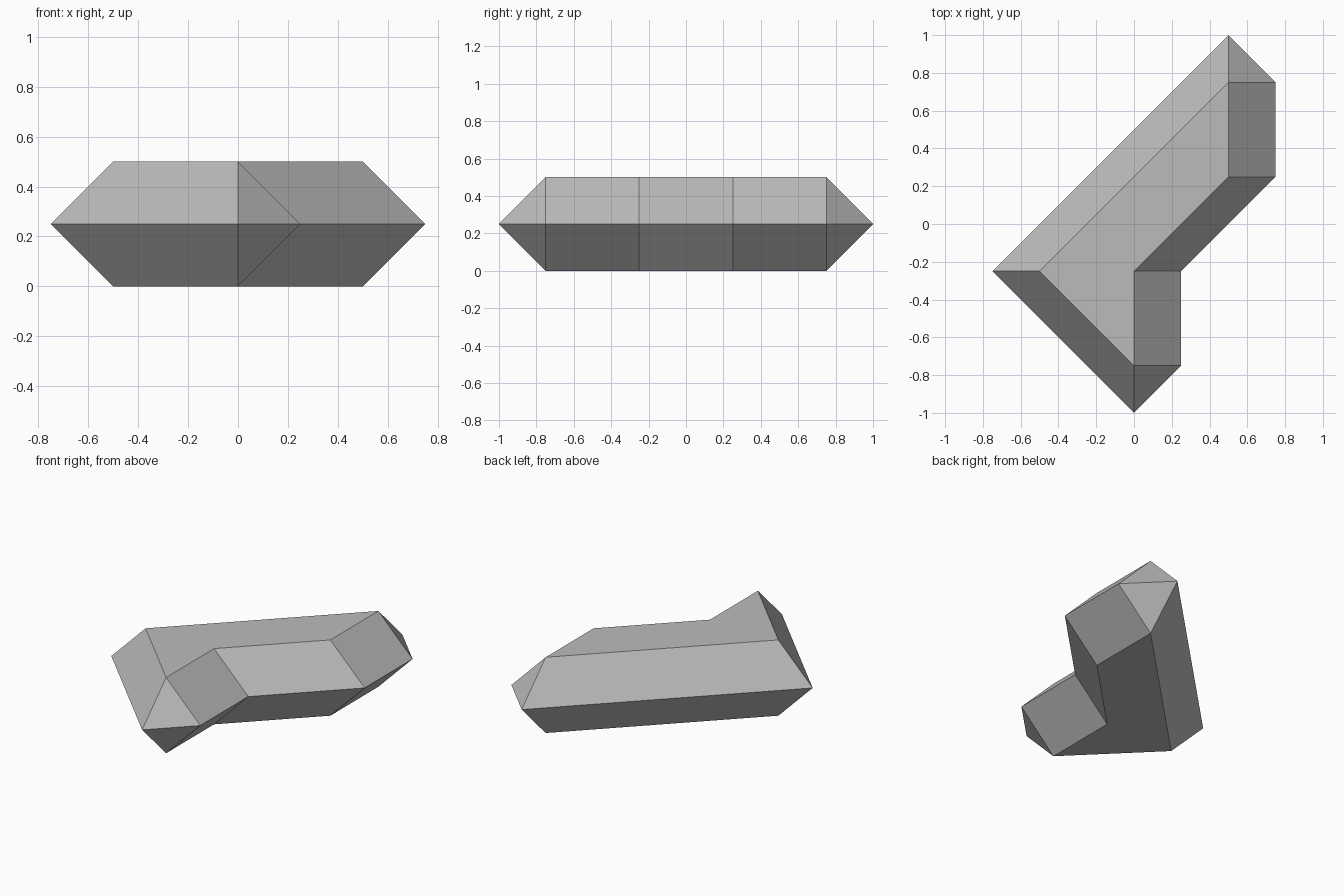
import bpy
import bmesh

cube = bpy.data.objects.get("Cube")
if cube:
    bpy.data.objects.remove(cube, do_unlink=True)

HALF = 0.25  # half the height of the block

grey = bpy.data.materials.new("plain grey")
grey.use_nodes = True
colour = (0.5, 0.5, 0.5, 1.0)
grey.diffuse_color = colour
grey.node_tree.nodes["Principled BSDF"].inputs["Base Color"].default_value = colour

# Clockwise waist outline, the flat cap outline, and the cap corner each waist point leans to
waist = [(0.5, 1), (0.75, 0.75), (0.75, 0.25), (0.25, -0.25),
         (0.25, -0.75), (0, -1), (-0.75, -0.25)]
cap = [(0.5, 0.75), (0.5, 0.25), (0, -0.25), (0, -0.75), (-0.5, -0.25)]
leans_to = [0, 0, 1, 2, 3, 3, 4]

# Upper half: sloped sides closed by a flat cap
bm = bmesh.new()
low = [bm.verts.new((x, y, 0)) for x, y in waist]
high = [bm.verts.new((x, y, HALF)) for x, y in cap]
for i in range(len(low)):
    j = (i + 1) % len(low)
    a, b = high[leans_to[i]], high[leans_to[j]]
    bm.faces.new([low[j], low[i], a] if a is b else [low[j], low[i], a, b])
bm.faces.new(list(reversed(high)))

mesh = bpy.data.meshes.new("bevelled_block")
bm.to_mesh(mesh)
bm.free()
mesh.materials.append(grey)
block = bpy.data.objects.new("bevelled_block", mesh)
block.location.z = HALF
bpy.context.collection.objects.link(block)

# Lower half
mirror = block.modifiers.new("lower half", "MIRROR")
mirror.use_axis = (False, False, True)
mirror.use_clip = True
